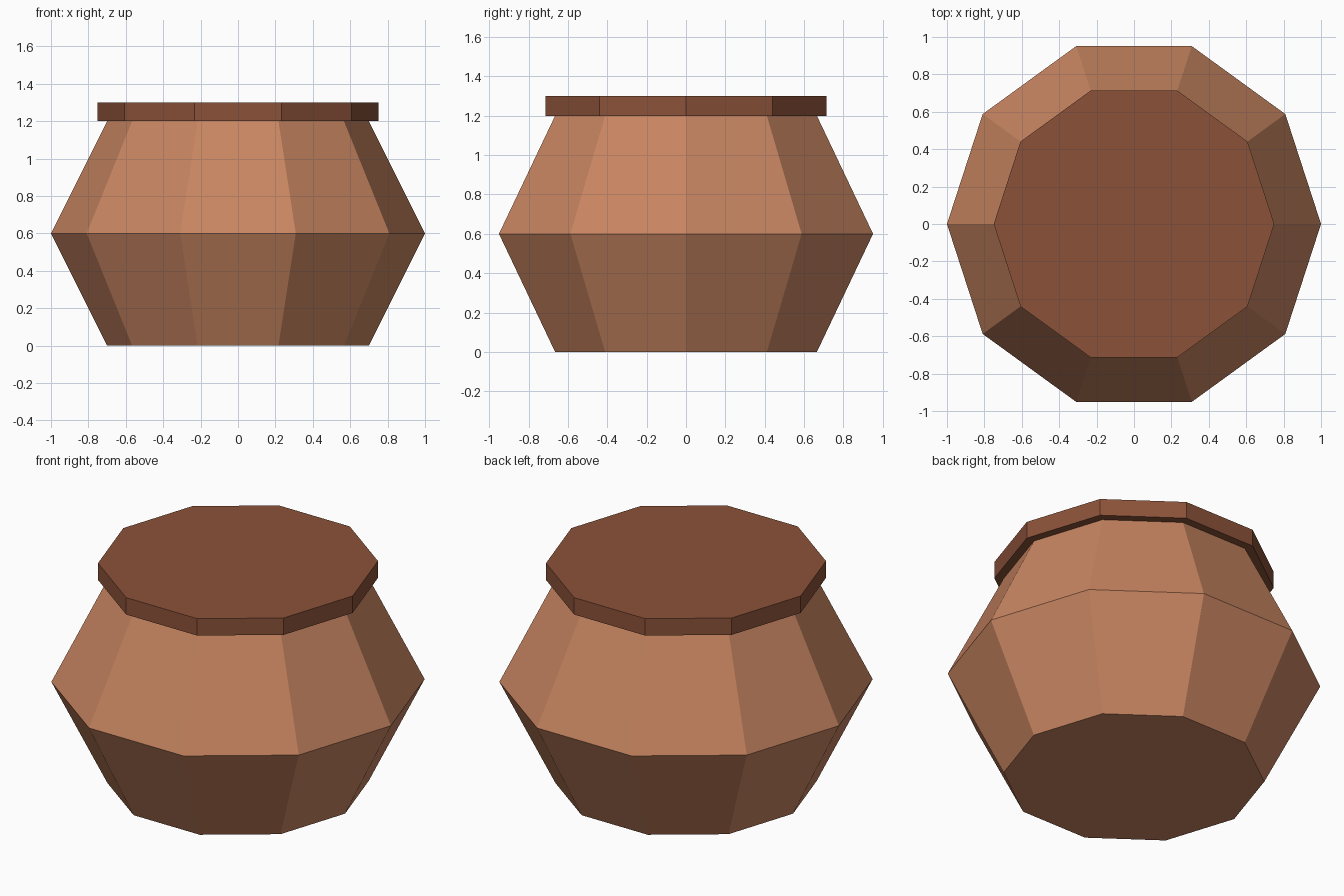
import bpy
import bmesh
from math import cos, sin, pi

SIDES = 10

cube = bpy.data.objects.get("Cube")
if cube:
    bpy.data.objects.remove(cube, do_unlink=True)


def make_material(name, rgb):
    mat = bpy.data.materials.new(name)
    mat.use_nodes = True
    color = (*rgb, 1.0)
    mat.diffuse_color = color
    bsdf = next(n for n in mat.node_tree.nodes if n.type == "BSDF_PRINCIPLED")
    bsdf.inputs["Base Color"].default_value = color
    return mat


def lathe(name, profile, mat):
    """Closed faceted solid from (radius, height) rings, bottom to top."""
    bm = bmesh.new()
    rings = []
    for radius, z in profile:
        angles = [2 * pi * i / SIDES for i in range(SIDES)]
        rings.append([bm.verts.new((radius * cos(a), radius * sin(a), z)) for a in angles])
    for low, high in zip(rings, rings[1:]):
        for i in range(SIDES):
            j = (i + 1) % SIDES
            bm.faces.new((low[i], low[j], high[j], high[i]))
    bm.faces.new(rings[0][::-1])
    bm.faces.new(rings[-1])
    mesh = bpy.data.meshes.new(name)
    bm.to_mesh(mesh)
    bm.free()
    mesh.materials.append(mat)
    obj = bpy.data.objects.new(name, mesh)
    bpy.context.collection.objects.link(obj)
    return obj


terracotta = make_material("terracotta", (0.58, 0.235, 0.12))
dark_clay = make_material("dark_clay", (0.26, 0.085, 0.041))

# Pot body, widest at mid height
lathe("pot_body", [(0.7, 0), (1.0, 0.6), (0.7, 1.2)], terracotta)

# Flat lid overhanging the neck
lathe("pot_lid", [(0.75, 1.2), (0.75, 1.3)], dark_clay)
